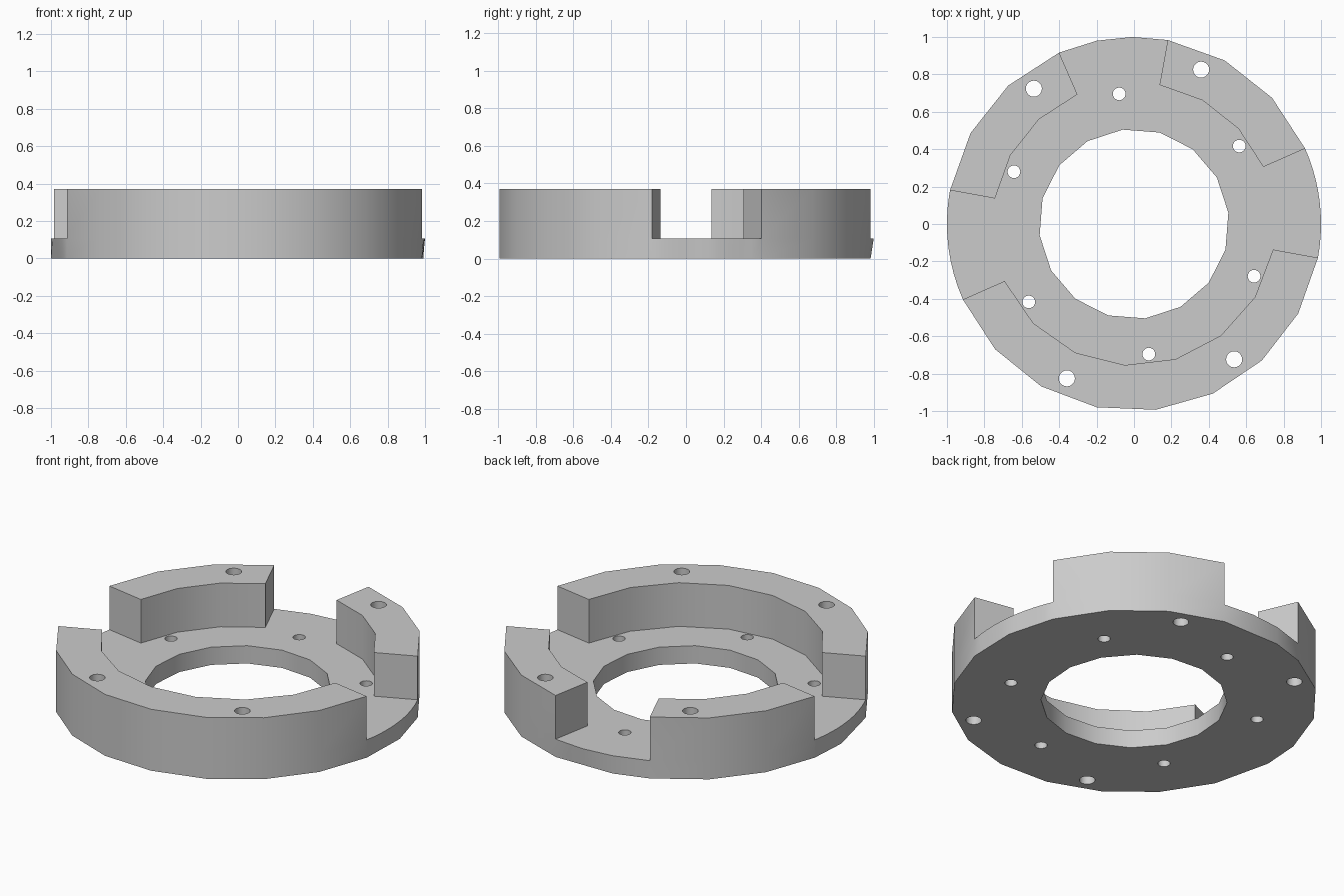
import bpy, bmesh
from math import sin, cos, radians
from mathutils import Vector
from mathutils.geometry import tessellate_polygon

if "Cube" in bpy.data.objects:
    bpy.data.objects.remove(bpy.data.objects["Cube"], do_unlink=True)

BASE_TOP, RIM_TOP = 0.107, 0.37
RIM_INNER, BORE = 0.756, 0.508

bm = bmesh.new()


def polar(r, deg):
    return (r * cos(radians(deg)), r * sin(radians(deg)))


def spread(a, b, n):
    return [a + (b - a) * i / n for i in range(n + 1)]


def arc(r, a, b, n):
    return [polar(r, t) for t in spread(a, b, n)]


def circle(centre, r, n, start=0):
    return [tuple(c + d for c, d in zip(centre, polar(r, start + 360 * i / n)))
            for i in range(n)]


def wall(low, z0, high, z1):
    """Closed band of quads between two loops of equal length."""
    lo = [bm.verts.new((*p, z0)) for p in low]
    hi = [bm.verts.new((*p, z1)) for p in high]
    for i in range(len(lo)):
        bm.faces.new((lo[i - 1], lo[i], hi[i], hi[i - 1]))


def cap(loops, z):
    """Flat face bounded by the first loop, pierced by the others."""
    loops = [[Vector((*p, z)) for p in loop] for loop in loops]
    verts = [bm.verts.new(p) for loop in loops for p in loop]
    for tri in tessellate_polygon(loops):
        bm.faces.new([verts[i] for i in tri])


def chord(a, b, n):
    """Points spread along the straight line between two rim angles."""
    half, mid = (b - a) / 2, (a + b) / 2
    return [polar(cos(radians(half)) / cos(radians(t - mid)), t)
            for t in spread(a, b, n)]


# Raised rim blocks: start, end, outer sides, inner sides, bolt angles
blocks = [(23.8, 79.6, 3, 3, [66.5]),
          (113.6, 169.6, 3, 3, [126.5]),
          (203.8, 349.6, 8, 7, [246.5, 306.5])]
# Open gaps before each block: start, corner, end, sides on each half
gaps = [(-10.4, 7, 23.8, 5, 5),
        (79.6, 101.4, 113.6, 2, 1),
        (169.6, 183, 203.8, 5, 5)]

outer_low, outer_high, floor = [], [], []
bolt_holes = []
for (g0, gm, g1, n0, n1), (b0, b1, n_out, n_in, bolts) in zip(gaps, blocks):
    # Gap edge: round above, straight-sided below
    gap_high = arc(1, g0, gm, n0) + arc(1, gm, g1, n1)[1:]
    gap_low = chord(g0, gm, n0) + chord(gm, g1, n1)[1:]
    rim = arc(1, b0, b1, n_out)
    inner = arc(RIM_INNER, b0, b1, n_in)
    outer_high += gap_high + rim[1:-1]
    outer_low += gap_low + rim[1:-1]
    floor += gap_high + inner
    # Rim block with its bolt holes
    outline = rim + inner[::-1]
    holes = [circle(polar(0.9, t), 0.043, 20) for t in bolts]
    wall(outline, BASE_TOP, outline, RIM_TOP)
    cap([outline] + holes, RIM_TOP)
    for hole in holes:
        wall(hole, 0, hole, RIM_TOP)
    bolt_holes += holes

# Base ring with bore and six small holes
bore = circle((0, 0), BORE, 16, 6.8)
pin_holes = [circle(polar(0.7, 36.5 + 60 * i), 0.034, 20) for i in range(6)]
wall(outer_low, 0, outer_high, BASE_TOP)
for loop in [bore] + pin_holes:
    wall(loop, 0, loop, BASE_TOP)
cap([floor, bore] + pin_holes, BASE_TOP)
cap([outer_low, bore] + pin_holes + bolt_holes, 0)

# Weld; drop the buried walls shared by rim blocks and base
bmesh.ops.remove_doubles(bm, verts=bm.verts, dist=0.0001)
bmesh.ops.recalc_face_normals(bm, faces=bm.faces)

mesh = bpy.data.meshes.new("flange_ring")
bm.to_mesh(mesh)
bm.free()
ring = bpy.data.objects.new("flange_ring", mesh)
bpy.context.collection.objects.link(ring)

# Plain grey finish
grey = bpy.data.materials.new("plain_grey")
grey.use_nodes = True
grey.diffuse_color = (0.6, 0.6, 0.6, 1)
grey.node_tree.nodes["Principled BSDF"].inputs["Base Color"].default_value = (0.6, 0.6, 0.6, 1)
mesh.materials.append(grey)

bpy.ops.object.select_all(action="DESELECT")
ring.select_set(True)
bpy.context.view_layer.objects.active = ring
bpy.ops.object.shade_smooth_by_angle(angle=radians(30))
